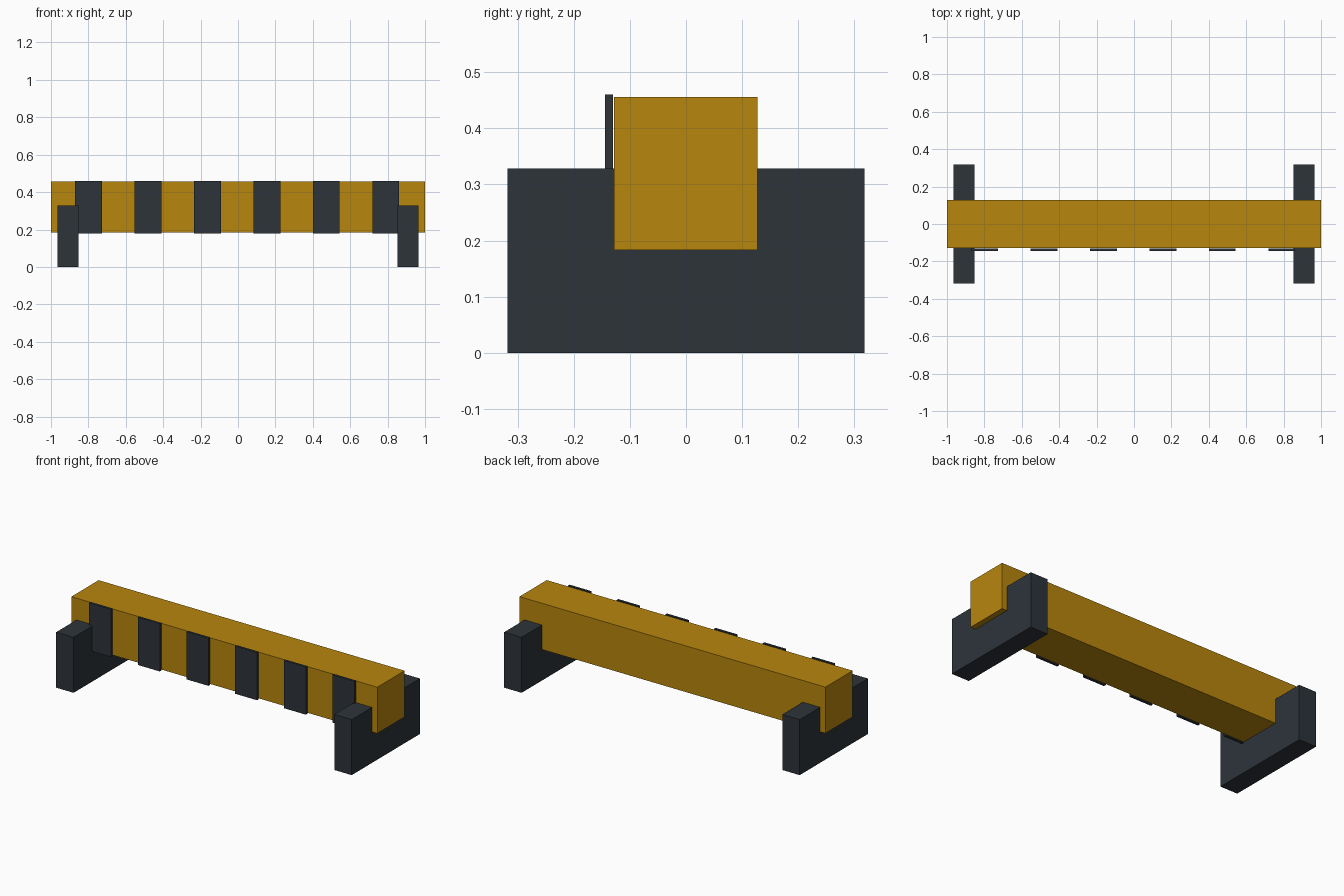
import bpy

cube = bpy.data.objects.get("Cube")
if cube:
    bpy.data.objects.remove(cube, do_unlink=True)


def make_material(name, color):
    mat = bpy.data.materials.new(name)
    mat.use_nodes = True
    mat.diffuse_color = color
    mat.node_tree.nodes["Principled BSDF"].inputs["Base Color"].default_value = color
    return mat


def add_box(name, low, high, mat):
    """Box spanning two opposite corners."""
    center = [(a + b) / 2 for a, b in zip(low, high)]
    bpy.ops.mesh.primitive_cube_add(size=1, location=center)
    obj = bpy.context.object
    obj.name = name
    obj.scale = [b - a for a, b in zip(low, high)]
    bpy.ops.object.transform_apply(location=False, rotation=False, scale=True)
    obj.data.materials.append(mat)
    return obj


amber = make_material("amber_paint", (0.479, 0.238, 0.004, 1))
charcoal = make_material("charcoal_paint", (0.026, 0.034, 0.042, 1))

# Long horizontal barrier beam
add_box("beam", (-1, -0.128, 0.183), (1, 0.127, 0.456), amber)

# Cross feet that carry the beam near each end
for side, name in ((-1, "right_foot"), (1, "left_foot")):
    x = side * 0.909
    add_box(name, (x - 0.057, -0.318, 0), (x + 0.057, 0.318, 0.328), charcoal)

# Evenly spaced warning plates on the front face
for i in range(6):
    x = -0.8 + i * 0.318
    add_box(f"front_stripe_{i + 1}", (x - 0.072, -0.144, 0.178),
            (x + 0.072, -0.13, 0.46), charcoal)
